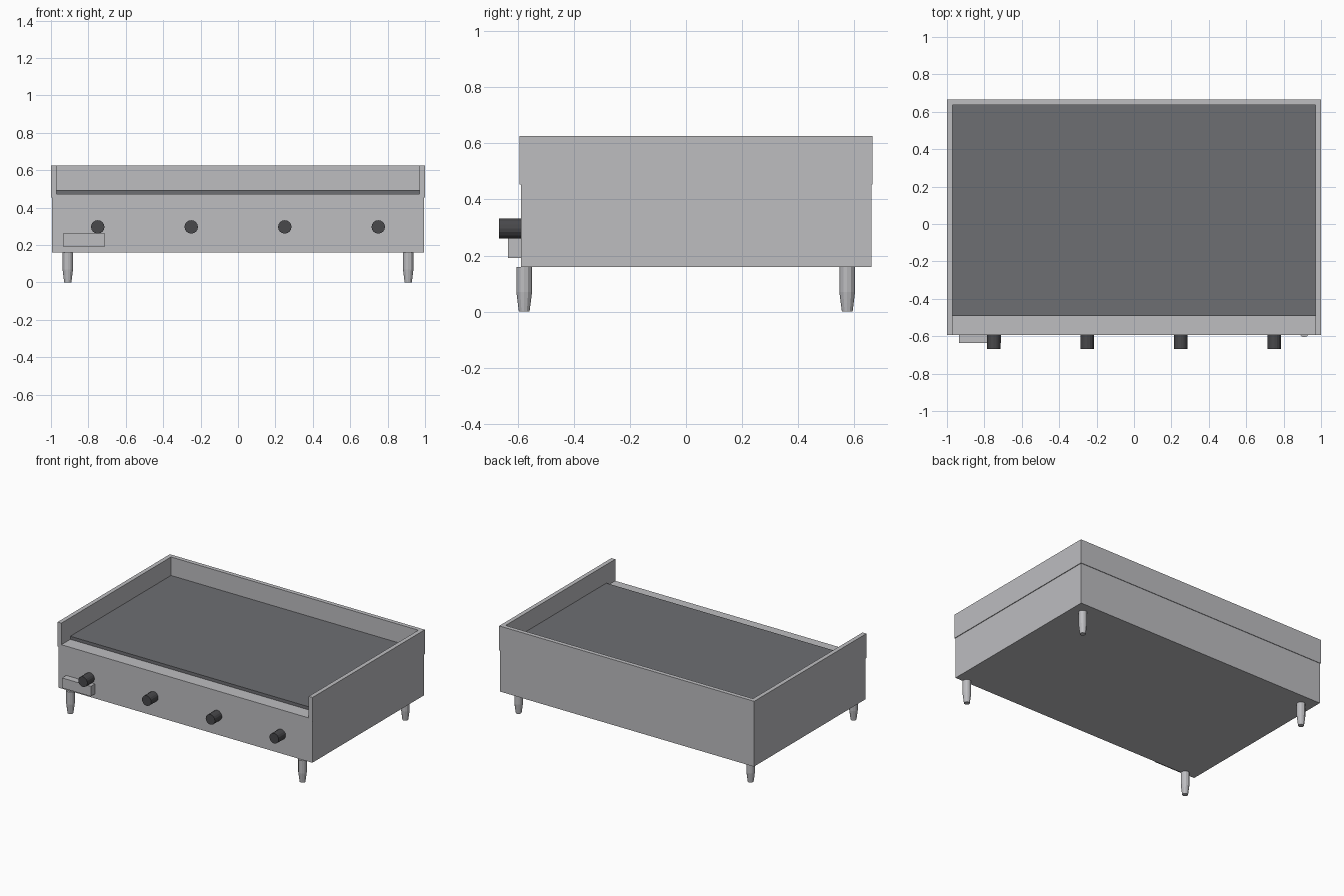
import bpy
import bmesh
import math
from mathutils import Matrix

cube = bpy.data.objects.get("Cube")
if cube:
    bpy.data.objects.remove(cube, do_unlink=True)


def material(name, value):
    mat = bpy.data.materials.new(name)
    mat.use_nodes = True
    mat.diffuse_color = (*value, 1)
    mat.node_tree.nodes["Principled BSDF"].inputs["Base Color"].default_value = (*value, 1)
    return mat


steel = material("brushed steel", (0.51, 0.51, 0.53))
iron = material("dark griddle iron", (0.155, 0.158, 0.17))
black = material("black knob", (0.065, 0.065, 0.07))


def finish(name, bm, mat):
    bmesh.ops.recalc_face_normals(bm, faces=bm.faces)
    mesh = bpy.data.meshes.new(name)
    bm.to_mesh(mesh)
    bm.free()
    mesh.materials.append(mat)
    obj = bpy.data.objects.new(name, mesh)
    bpy.context.collection.objects.link(obj)
    return obj


def box(name, x, y, z, mat):
    """Box from (min, max) ranges."""
    bm = bmesh.new()
    bmesh.ops.create_cube(bm, size=1)
    for v in bm.verts:
        for i, (lo, hi) in enumerate((x, y, z)):
            v.co[i] = hi if v.co[i] > 0 else lo
    return finish(name, bm, mat)


def lathe(name, profile, sides, mat, place):
    """Closed faceted solid from (radius, height) rings."""
    bm = bmesh.new()
    rings = []
    for r, h in profile:
        rings.append([bm.verts.new((r * math.cos(a), r * math.sin(a), h))
                      for a in (2 * math.pi * i / sides for i in range(sides))])
    for low, high in zip(rings, rings[1:]):
        for i in range(sides):
            j = (i + 1) % sides
            bm.faces.new((low[i], low[j], high[j], high[i]))
    bm.faces.new(rings[0])
    bm.faces.new(rings[-1])
    bm.transform(place)
    return finish(name, bm, mat)


FRONT, BACK, WALL = -0.593, 0.665, 0.03

# Lower cabinet, slightly inset below the tray
box("cabinet", (-0.995, 0.995), (FRONT + 0.005, BACK - 0.004), (0.16, 0.455), steel)

# Front deck and splash guard, one U-shaped wall
box("front_deck", (-1 + WALL, 1 - WALL), (FRONT, -0.45), (0.453, 0.473), steel)
bm = bmesh.new()
inner = 1 - WALL
outline = [(-1, FRONT), (-inner, FRONT), (-inner, BACK - WALL), (inner, BACK - WALL),
           (inner, FRONT), (1, FRONT), (1, BACK), (-1, BACK)]
base = bm.faces.new([bm.verts.new((x, y, 0.453)) for x, y in outline])
top = bmesh.ops.extrude_face_region(bm, geom=[base])
for v in top["geom"]:
    if isinstance(v, bmesh.types.BMVert):
        v.co.z = 0.626
finish("splash_guard", bm, steel)

# Cooking plate
box("griddle_plate", (-inner, inner), (-0.493, BACK - WALL), (0.455, 0.495), iron)

# Grease drawer
box("grease_drawer", (-0.935, -0.71), (-0.635, FRONT + 0.01), (0.192, 0.263), steel)

# Control knobs
for i in range(4):
    place = Matrix.Translation((-0.75 + 0.5 * i, FRONT + 0.01, 0.297)) @ Matrix.Rotation(math.pi / 2, 4, "X")
    lathe(f"control_knob_{i + 1}", [(0.036, 0), (0.036, 0.084)], 16, black, place)

# Tapered feet
for side, x in (("right", -0.91), ("left", 0.91)):
    for end, y in (("front", -0.577), ("back", 0.575)):
        lathe(f"{end}_{side}_foot", [(0.019, 0), (0.023, 0.03), (0.028, 0.07), (0.028, 0.16)],
              12, steel, Matrix.Translation((x, y, 0)))
